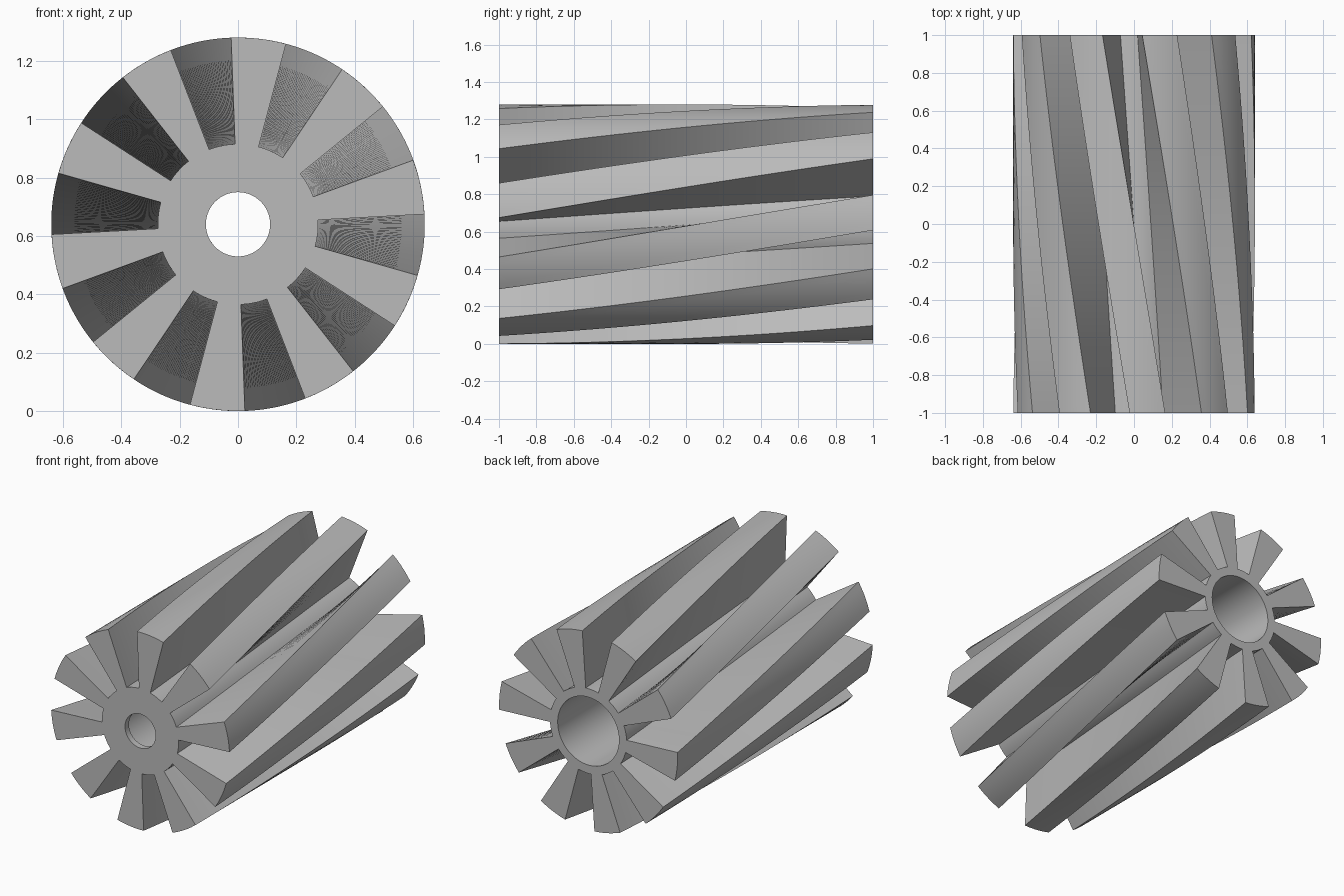
import bpy, bmesh
from math import sin, cos, radians

cube = bpy.data.objects.get("Cube")
if cube:
    bpy.data.objects.remove(cube, do_unlink=True)

TEETH, STEPS = 10, 48
TIP, ROOT, BORE, HOLE = 0.64, 0.275, 0.22, 0.11
LENGTH, LIP, TWIST = 2.0, 0.04, 30
PITCH, GAP, GAP_CENTRE = 360 / TEETH, 19, -6.4
SEG = 5                                   # arc segments per gap and per tooth

# column angles: each pitch is one gap followed by one tooth
angles, is_tooth = [], []
for t in range(TEETH):
    start = GAP_CENTRE - GAP / 2 + t * PITCH
    for i in range(SEG):
        angles.append(start + GAP * i / SEG)
        is_tooth.append(False)
    for i in range(SEG):
        angles.append(start + GAP + (PITCH - GAP) * i / SEG)
        is_tooth.append(True)
N = len(angles)

bm = bmesh.new()


def ring(y, radius):
    """Ring of points turned by the helix angle at y."""
    turn = TWIST * (y / LENGTH + 0.5)
    return [bm.verts.new((radius * cos(radians(a + turn)), y,
                          radius * sin(radians(a + turn)) + TIP)) for a in angles]


def bridge(a, b, columns=range(N)):
    for k in columns:
        n = (k + 1) % N
        bm.faces.new((a[k], a[n], b[n], b[k]))


gaps = [k for k in range(N) if not is_tooth[k]]
lands = [k for k in range(N) if is_tooth[k]]
edges = [k for k in range(N) if is_tooth[k] != is_tooth[k - 1]]

ys = [-LENGTH / 2, -LENGTH / 2 + LIP]
ys += [-LENGTH / 2 + LENGTH * i / STEPS for i in range(2, STEPS + 1)]
root = [ring(y, ROOT) for y in ys]
tip = [ring(y, TIP) for y in ys]
bore = [ring(y, BORE) for y in ys[1:]]
hole = [ring(y, HOLE) for y in ys[:2]]

# helical gap floors, tooth tips and tooth flanks
for i in range(len(ys) - 1):
    bridge(root[i], root[i + 1], gaps)
    bridge(tip[i], tip[i + 1], lands)
    for k in edges:
        bm.faces.new((root[i][k], tip[i][k], tip[i + 1][k], root[i + 1][k]))

# wide bore from the back, closed by a thin front wall with a small hole
for a, b in zip(bore, bore[1:]):
    bridge(a, b)
bridge(bore[0], hole[1])
bridge(hole[1], hole[0])

# end faces
bridge(hole[0], root[0])
bridge(bore[-1], root[-1])
for i in (0, -1):
    bridge(root[i], tip[i], lands)

bmesh.ops.delete(bm, geom=[v for v in bm.verts if not v.link_faces], context='VERTS')
bmesh.ops.recalc_face_normals(bm, faces=bm.faces)
mesh = bpy.data.meshes.new("helical_gear")
bm.to_mesh(mesh)
bm.free()

# plain grey material
mat = bpy.data.materials.new("plain_grey")
mat.use_nodes = True
grey = (0.5, 0.5, 0.5, 1)
mat.diffuse_color = grey
mat.node_tree.nodes["Principled BSDF"].inputs["Base Color"].default_value = grey
mesh.materials.append(mat)

gear = bpy.data.objects.new("helical_gear", mesh)
bpy.context.collection.objects.link(gear)
bpy.ops.object.select_all(action='DESELECT')
gear.select_set(True)
bpy.context.view_layer.objects.active = gear
bpy.ops.object.shade_smooth_by_angle(angle=radians(30))
